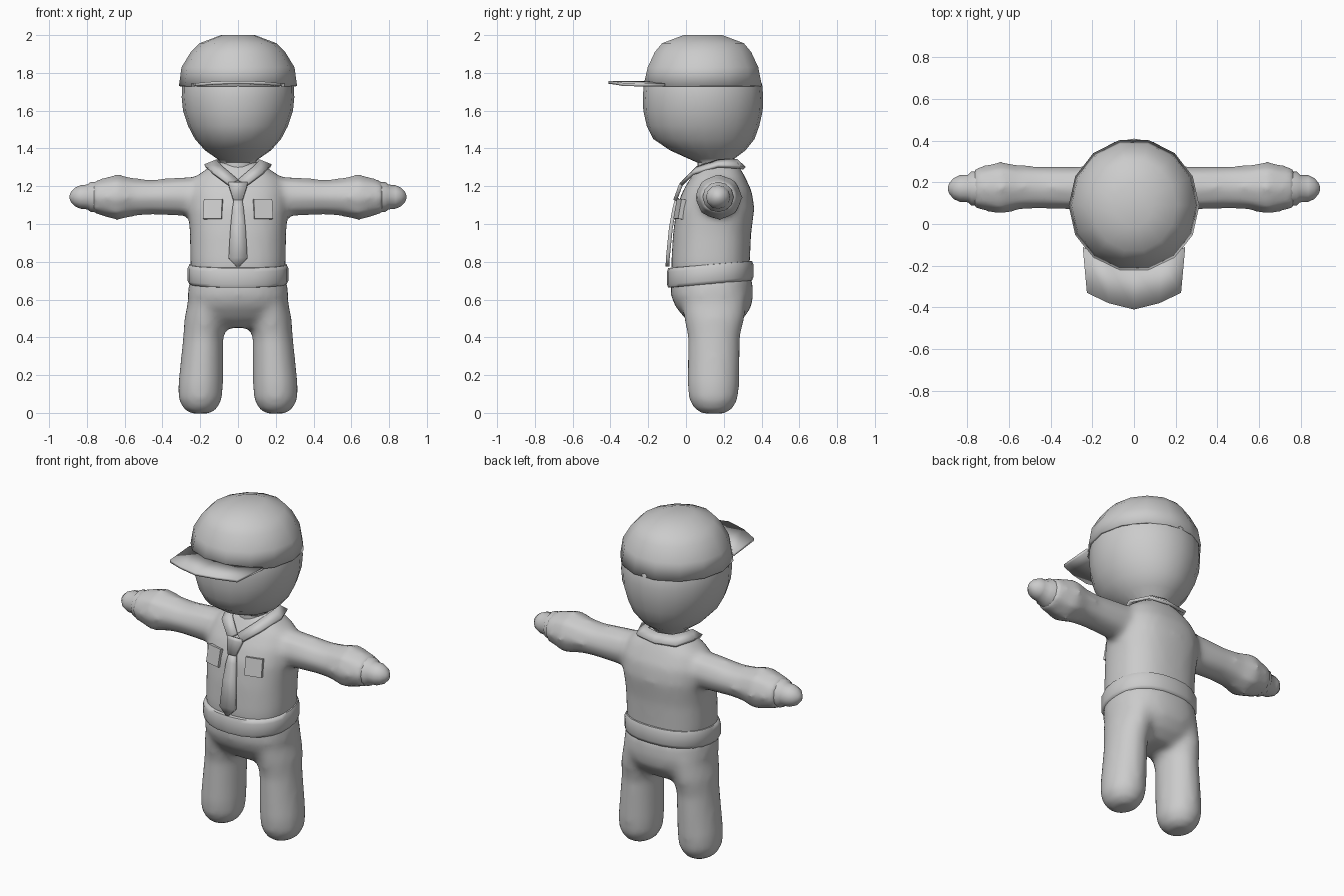
import bpy, bmesh, math
from mathutils import Matrix, Vector

if "Cube" in bpy.data.objects:
    bpy.data.objects.remove(bpy.data.objects["Cube"])

grey = bpy.data.materials.new("plain grey")
grey.diffuse_color = (0.6, 0.6, 0.6, 1)
grey.use_nodes = True
grey.node_tree.nodes["Principled BSDF"].inputs["Base Color"].default_value = grey.diffuse_color


def finish(bm, name, angle=60, thick=0, offset=-1, blend=False):
    """Turn a bmesh into a shaded object, with optional shell or blended remesh."""
    bmesh.ops.recalc_face_normals(bm, faces=bm.faces)
    mesh = bpy.data.meshes.new(name)
    bm.to_mesh(mesh)
    bm.free()
    mesh.materials.append(grey)
    ob = bpy.data.objects.new(name, mesh)
    bpy.context.collection.objects.link(ob)
    if thick:
        m = ob.modifiers.new("shell", "SOLIDIFY")
        m.thickness, m.offset = thick, offset
    if blend:
        m = ob.modifiers.new("union", "REMESH")
        m.mode, m.voxel_size, m.use_smooth_shade = "VOXEL", 0.02, True
        m = ob.modifiers.new("soften", "SMOOTH")
        m.factor, m.iterations = 0.5, 8
    bpy.ops.object.select_all(action="DESELECT")
    bpy.context.view_layer.objects.active = ob
    ob.select_set(True)
    if blend:
        mesh.shade_smooth()
    else:
        bpy.ops.object.shade_smooth_by_angle(angle=math.radians(angle))
    return ob


def loft(bm, rings, n=16, power=2, along_x=0, close=(True, True), tilt=0):
    """Skin rings (height, cx, cy, rx, ry); along_x = +1/-1 lays the loft sideways."""
    rows = []
    for h, cx, cy, rx, ry in rings:
        row = []
        for i in range(n):
            a = 2 * math.pi * i / n
            c, s = math.cos(a), math.sin(a)
            u = cx + rx * math.copysign(abs(c) ** (2 / power), c)
            v = cy + ry * math.copysign(abs(s) ** (2 / power), s)
            co = (along_x * h, u, v) if along_x else (u, v, h + tilt * (v - cy))
            row.append(bm.verts.new(co))
        rows.append(row)
    for a, b in zip(rows, rows[1:]):
        for i in range(n):
            j = (i + 1) % n
            bm.faces.new((a[i], a[j], b[j], b[i]))
    if close[0]:
        bm.faces.new(rows[0][::-1])
    if close[1]:
        bm.faces.new(rows[-1])


def strip(bm, inner, outer):
    """Quad strip between two point rows."""
    a = [bm.verts.new(p) for p in inner]
    b = [bm.verts.new(p) for p in outer]
    for i in range(len(a) - 1):
        bm.faces.new((a[i], a[i + 1], b[i + 1], b[i]))


def mirrored(points):
    """Extend a half row that starts on x = 0 to both sides."""
    return [(-x, y, z) for x, y, z in points[:0:-1]] + points


# Trousers: hips and two legs blended together
bm = bmesh.new()
loft(bm, [(.45, 0, .15, .14, .09), (.50, 0, .15, .22, .155), (.56, 0, .145, .26, .20),
          (.62, 0, .138, .268, .218), (.72, 0, .135, .255, .215)], 32, 2.3)
for s in (-1, 1):
    loft(bm, [(-.004, s * .2, .145, .05, .06), (.02, s * .2, .145, .088, .10),
              (.07, s * .2, .145, .116, .13), (.15, s * .198, .145, .119, .138),
              (.40, s * .184, .148, .107, .138), (.50, s * .172, .15, .112, .16),
              (.62, s * .14, .145, .12, .18)], 24)
finish(bm, "trousers", blend=True)

# Shirt: torso and sleeves blended together
bm = bmesh.new()
loft(bm, [(.72, 0, .13, .245, .205), (.80, 0, .13, .253, .208), (.95, 0, .138, .255, .207),
          (1.08, 0, .155, .265, .207), (1.17, 0, .165, .262, .185), (1.25, 0, .17, .225, .143),
          (1.30, 0, .172, .155, .113), (1.33, 0, .172, .10, .09)], 32, 2.4)
for s in (-1, 1):
    loft(bm, [(.10, .17, 1.145, .11, .11), (.27, .172, 1.145, .108, .108),
              (.46, .175, 1.142, .105, .096), (.55, .175, 1.142, .109, .103),
              (.64, .173, 1.142, .131, .126), (.70, .172, 1.142, .115, .108),
              (.77, .172, 1.142, .10, .088)], 8, along_x=s)
finish(bm, "shirt", blend=True)

# Hands: cuff edge and rounded mitten
for s, side in ((-1, "right"), (1, "left")):
    bm = bmesh.new()
    loft(bm, [(.70, .17, 1.143, .082, .082), (.78, .17, 1.143, .082, .08),
              (.795, .17, 1.143, .066, .066), (.835, .17, 1.143, .064, .062),
              (.865, .17, 1.143, .05, .048), (.885, .17, 1.143, .026, .026),
              (.892, .17, 1.143, .008, .008)], 12, along_x=s)
    finish(bm, side + "_hand")

# Belt: rounded band, slightly higher at the back
bm = bmesh.new()
loft(bm, [(.68, 0, .128, .235, .20), (.683, 0, .128, .258, .222), (.70, 0, .128, .267, .229),
          (.765, 0, .128, .267, .229), (.785, 0, .128, .258, .222), (.787, 0, .128, .235, .20)],
     24, 2.3, tilt=.085)
finish(bm, "belt")

# Head with neck
bm = bmesh.new()
loft(bm, [(1.24, 0, .16, .10, .10), (1.325, 0, .15, .09, .09), (1.345, 0, .135, .11, .12),
          (1.39, 0, .115, .175, .20), (1.45, 0, .095, .228, .268), (1.52, 0, .09, .265, .298),
          (1.60, 0, .09, .291, .316), (1.67, 0, .09, .298, .319), (1.74, 0, .09, .296, .313),
          (1.82, 0, .09, .27, .275), (1.90, 0, .09, .20, .21), (1.95, 0, .09, .10, .10)], 20)
finish(bm, "head")

# Cap crown and visor
bm = bmesh.new()
loft(bm, [(1.73, 0, .088, .313, .322), (1.83, 0, .09, .299, .30), (1.91, 0, .09, .25, .262),
          (1.957, 0, .09, .203, .222), (2.0, 0, .09, .09, .105)], 14, close=(False, True))
bmesh.ops.rotate(bm, verts=bm.verts, cent=(0, .09, 0), matrix=Matrix.Rotation(0, 3, "Z"))
finish(bm, "cap", thick=.012)
bm = bmesh.new()
strip(bm, mirrored([(0, -.20, 1.75), (.13, -.17, 1.745), (.245, -.11, 1.735)]),
      mirrored([(0, -.41, 1.75), (.12, -.38, 1.747), (.225, -.33, 1.738)]))
finish(bm, "cap_visor", thick=.016, offset=0)

# Collar folded around the neck
bm = bmesh.new()
strip(bm, mirrored([(0, .265, 1.338), (.08, .245, 1.338), (.112, .17, 1.333),
                    (.08, .06, 1.298), (.002, -.005, 1.232)]),
      mirrored([(0, .31, 1.295), (.13, .285, 1.30), (.175, .17, 1.308),
                (.13, .035, 1.268), (.045, -.03, 1.205)]))
finish(bm, "collar", 40, thick=.018, offset=0)

# Tie: knot and hanging blade
for name, rows in (("tie_knot", [(1.218, .05, -.022), (1.20, .048, -.03), (1.125, .024, -.058)]),
                   ("tie_blade", [(1.14, .02, -.046), (1.08, .03, -.062), (.98, .04, -.080),
                                  (.82, .05, -.096), (.775, .008, -.098)])):
    bm = bmesh.new()
    strip(bm, [(-w, y, z) for z, w, y in rows], [(w, y, z) for z, w, y in rows])
    finish(bm, name, 40, thick=.02, offset=0)

# Breast pockets following the chest
for s, side in ((-1, "right"), (1, "left")):
    bm = bmesh.new()
    turn = Matrix.Rotation(s * .25, 4, "Z") @ Matrix.Rotation(-.18, 4, "X")
    place = Matrix.Translation((s * .13, -.026, 1.077)) @ turn
    bmesh.ops.create_cube(bm, size=1, matrix=place @ Matrix.Diagonal((.10, .04, .105, 1)))
    finish(bm, side + "_pocket", 30)
